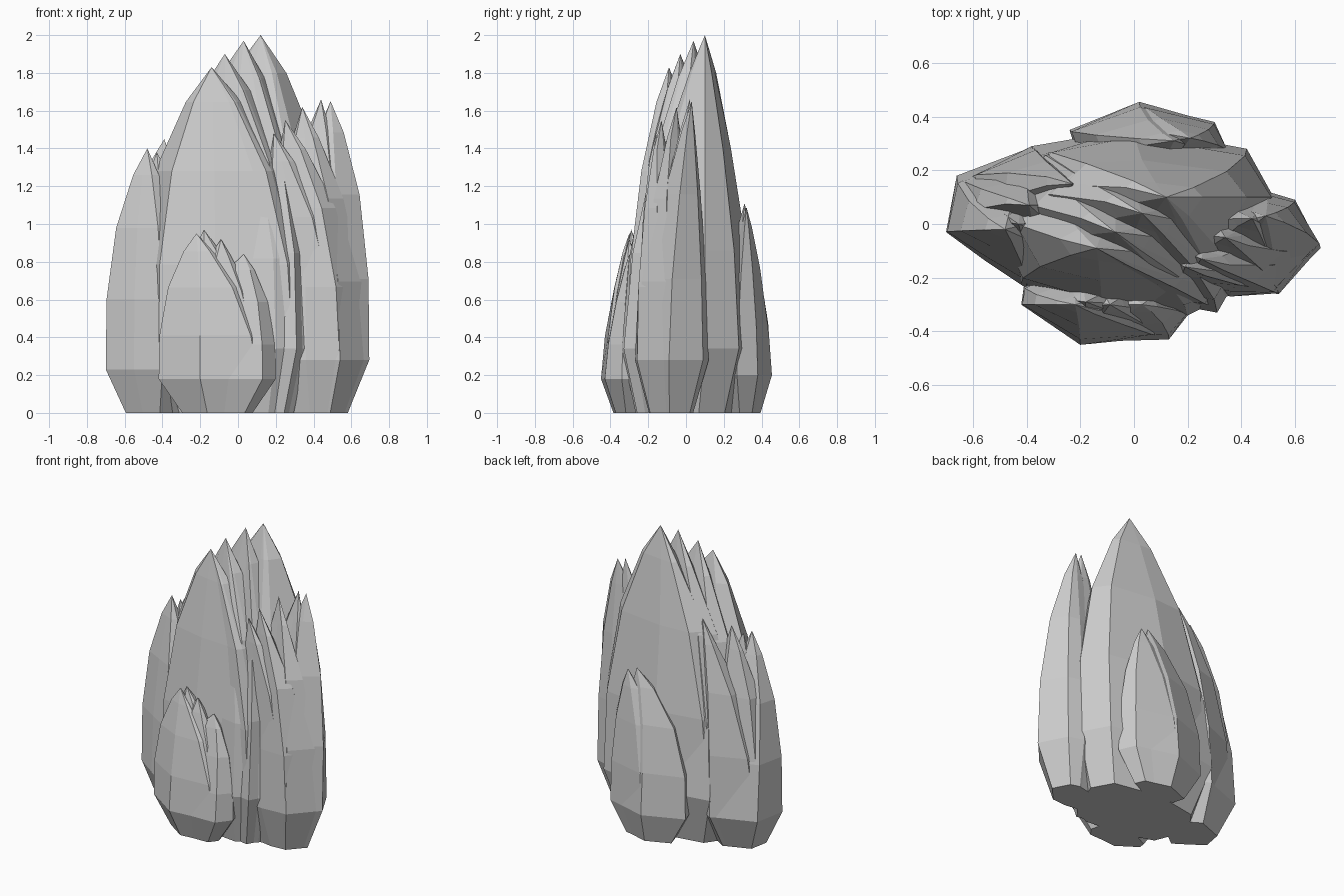
import bpy, bmesh, random
from mathutils import Vector

if "Cube" in bpy.data.objects:
    bpy.data.objects.remove(bpy.data.objects["Cube"])

random.seed(11)

# Height fraction, share of the footprint remaining in x and in y
PROFILE = [(0.43, 0.98, 0.86), (0.70, 0.75, 0.53), (0.90, 0.34, 0.20)]


def spire_rings(foot, teeth, i, shoulder, base):
    """Rings of one jagged tooth, tapering from the shared footprint to its tip."""
    tip = Vector(teeth[i])
    tip2 = tip.xy
    centre = sum(foot, Vector((0, 0))) / len(foot)
    corners = []
    for p in foot:
        nearest = min(range(len(teeth)), key=lambda k: (Vector(teeth[k][:2]) - p).length)
        keep = 1.0 if nearest == i else random.uniform(0.88, 0.99)
        corners.append(centre + (p - centre) * keep)
    rings = [[(*(centre + (p - centre) * base), 0) for p in corners],
             [(*p, shoulder) for p in corners]]
    for t, rx, ry in PROFILE:
        ring = []
        for p in corners:
            d = p - tip2
            d = Vector((d.x * rx, d.y * ry))
            # narrow the tooth on the sides that face its neighbours
            for k in (i - 1, i + 1):
                if 0 <= k < len(teeth):
                    n = (Vector(teeth[k][:2]) - tip2).normalized()
                    along = d.dot(n)
                    if along > 0:
                        d -= n * along * (0.05 + 0.45 * t * t)
            ring.append((*(tip2 + d), tip.z * t))
        rings.append(ring)
    return rings, tip


def rock(name, foot, teeth, shoulder, base=0.6):
    foot = [Vector(p) for p in foot]
    bm = bmesh.new()
    for i in range(len(teeth)):
        rings, tip = spire_rings(foot, teeth, i, shoulder, base)
        loops = [[bm.verts.new(c) for c in ring] for ring in rings]
        n = len(foot)
        bm.faces.new(loops[0][::-1])
        for a, b in zip(loops, loops[1:]):
            for j in range(n):
                k = (j + 1) % n
                bm.faces.new((a[j], a[k], b[k], b[j]))
        top = bm.verts.new(tip)
        for j in range(n):
            bm.faces.new((loops[-1][j], loops[-1][(j + 1) % n], top))
    bmesh.ops.recalc_face_normals(bm, faces=bm.faces[:])
    mesh = bpy.data.meshes.new(name)
    bm.to_mesh(mesh)
    bm.free()
    obj = bpy.data.objects.new(name, mesh)
    bpy.context.collection.objects.link(obj)
    return obj


# Tall central rock (footprints run counter-clockwise)
rock("main_rock",
     [(0.42, 0.28), (0.0, 0.36), (-0.38, 0.29), (-0.54, 0.08), (-0.42, -0.22),
      (-0.12, -0.32), (0.20, -0.34), (0.31, -0.33), (0.37, -0.25), (0.52, 0.10)],
     [(0.12, 0.10, 2.0), (0.03, 0.04, 1.97), (-0.07, -0.03, 1.90), (-0.14, -0.09, 1.83)],
     0.34, 0.76)

# Right rock
rock("right_rock",
     [(0.60, 0.09), (0.50, 0.12), (0.30, 0.08), (0.12, -0.10), (0.17, -0.25),
      (0.36, -0.27), (0.54, -0.26), (0.695, -0.09)],
     [(0.49, 0.03, 1.65), (0.44, 0.02, 1.66), (0.34, -0.05, 1.62),
      (0.25, -0.13, 1.55), (0.19, -0.16, 1.48)],
     0.28)

# Left rock
rock("left_rock",
     [(-0.38, 0.29), (-0.66, 0.18), (-0.70, -0.03), (-0.55, -0.14),
      (-0.40, -0.24), (-0.20, -0.10), (-0.15, 0.15)],
     [(-0.48, -0.02, 1.40), (-0.43, 0.0, 1.38), (-0.39, 0.07, 1.45), (-0.23, 0.15, 1.48)],
     0.23)

# Low front rock
rock("front_rock",
     [(0.15, -0.15), (-0.20, -0.10), (-0.41, -0.23), (-0.42, -0.30),
      (-0.20, -0.45), (0.13, -0.43), (0.20, -0.34)],
     [(-0.22, -0.30, 0.95), (-0.18, -0.29, 0.97), (-0.09, -0.30, 0.92), (0.03, -0.30, 0.84)],
     0.18)

# Low back rock
rock("back_rock",
     [(0.35, 0.27), (0.30, 0.38), (0.02, 0.455), (-0.24, 0.35),
      (-0.20, 0.22), (0.10, 0.15)],
     [(0.21, 0.32, 1.09), (0.15, 0.31, 1.11)],
     0.20)
